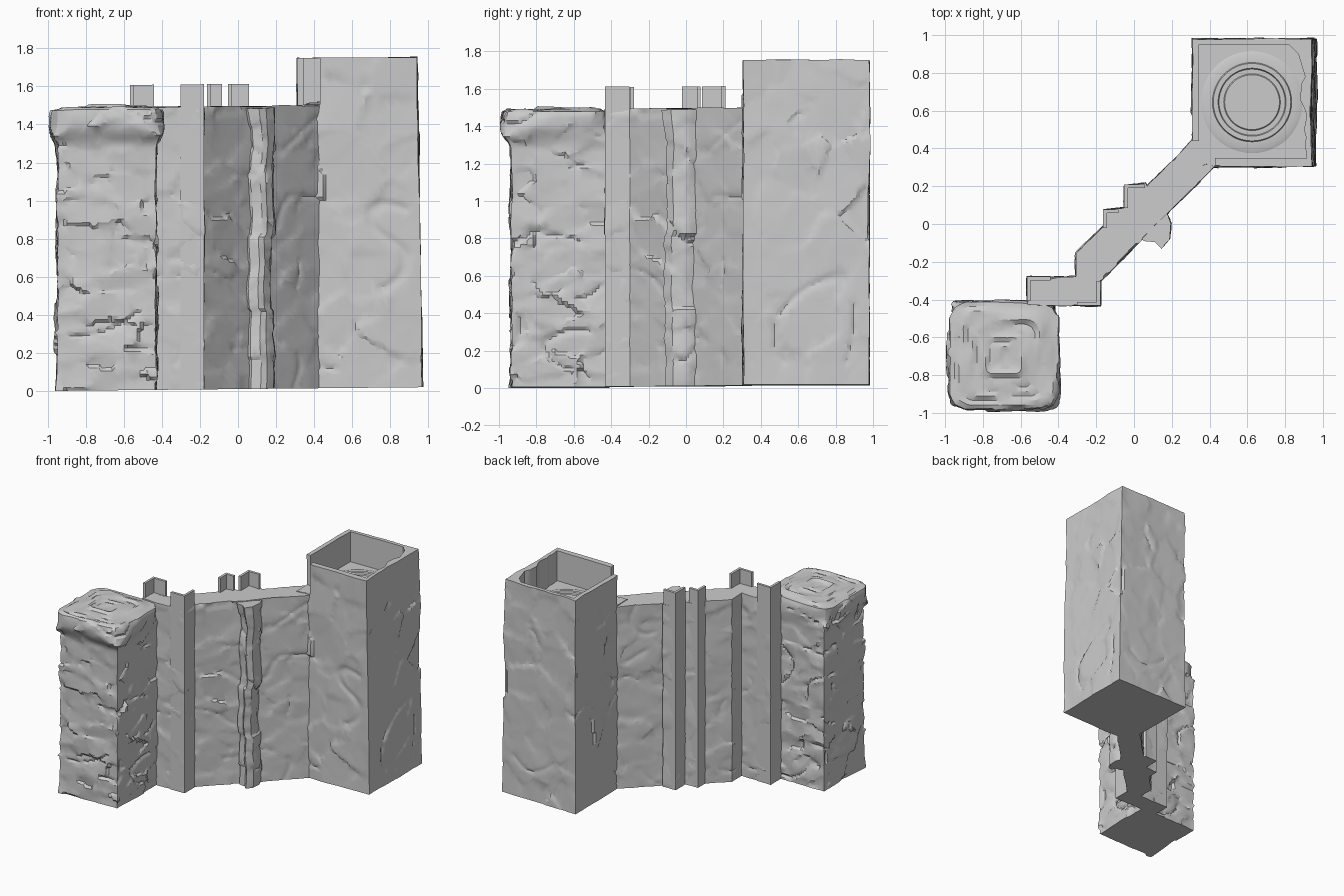
import bpy, bmesh, math, random
from mathutils import Vector, noise

if "Cube" in bpy.data.objects:
    bpy.data.objects.remove(bpy.data.objects["Cube"])

random.seed(4)


def rock(p, seed, stretch):
    """Outward offset: tilted facets, fine grain and narrow cracks."""
    o = Vector((seed * 7.3, seed * 3.1, seed * 5.7))
    q = Vector((p.x, p.y, p.z * stretch))
    s = q * 4.5 + o
    cell = noise.voronoi(s)[1][0]
    d = 0.028 * (s - cell).dot(noise.noise_vector(cell * 3.7))
    d += 0.007 * noise.noise(q * 3 + o) + 0.003 * noise.noise(q * 13 + o)
    line = max(0, 1 - abs(noise.noise(q * 2.3 - o)) / 0.045)
    if noise.noise(q * 2.9 + o * 2) > 0.08:
        d -= 0.014 * line
    return d


def finish(ob, angle=28):
    bpy.ops.object.select_all(action='DESELECT')
    ob.select_set(True)
    bpy.context.view_layer.objects.active = ob
    for m in list(ob.modifiers):
        bpy.ops.object.modifier_apply(modifier=m.name)
    bpy.ops.object.shade_smooth_by_angle(angle=math.radians(angle))


def prism(name, outline, z0, z1, step=9.0, rough=0.0, seed=1, stretch=1.0,
          shape=None, cap_rings=0, decimate=None):
    """Extrude an outline, optionally on a fine grid roughened into stone."""
    pts = []
    for i, a in enumerate(outline):
        a, b = Vector(a), Vector(outline[(i + 1) % len(outline)])
        n = max(1, round((b - a).length / step))
        pts += [a.lerp(b, k / n) for k in range(n)]
    nz = max(1, round((z1 - z0) / step))
    bm = bmesh.new()
    rings = []
    for j in range(nz + 1):
        z = z0 + (z1 - z0) * j / nz
        ring = []
        for p in pts:
            v = Vector((p.x, p.y, z))
            ring.append(bm.verts.new(shape(v) if shape else v))
        rings.append(ring)
    side = len(rings)
    # concentric rings over the top for rounded caps
    if cap_rings:
        c = sum((v.co for v in rings[-1]), Vector()) / len(pts)
        base = [v.co.copy() for v in rings[-1]]
        for k in range(1, cap_rings):
            f = 1 - k / cap_rings
            rings.append([bm.verts.new(c.lerp(v, f) + Vector((0, 0, 0.014 * (1 - f ** 4)
                         + 0.018 * noise.noise(v * 5 * f)))) for v in base])
    for r0, r1 in zip(rings, rings[1:]):
        for i in range(len(pts)):
            k = (i + 1) % len(pts)
            bm.faces.new((r0[i], r0[k], r1[k], r1[i]))
    bm.faces.new(rings[-1])
    bm.faces.new(rings[0][::-1])
    bmesh.ops.recalc_face_normals(bm, faces=bm.faces)
    bm.normal_update()
    if rough:
        moves = []
        for ring in rings[:side]:
            for v in ring:
                n = Vector((v.normal.x, v.normal.y, 0))
                if n.length > 1e-4:
                    moves.append((v, n.normalized() * rough * rock(v.co, seed, stretch)))
        for v, d in moves:
            v.co += d
        for v in rings[side - 1]:
            v.co.z += 0.008 * noise.noise(v.co * 6)
    # the ground rises slightly towards the right
    for v in bm.verts:
        v.co.z += 0.01 * (v.co.x + 1)
    me = bpy.data.meshes.new(name)
    bm.to_mesh(me)
    bm.free()
    ob = bpy.data.objects.new(name, me)
    bpy.context.collection.objects.link(ob)
    if decimate:
        ob.modifiers.new('facets', 'DECIMATE').ratio = decimate
    return ob


# square tower, slightly wider at the foot
def tower_taper(v):
    if v.x > 0.6:
        v.x += 0.03 * (1 - v.z / 1.74) * (v.x - 0.6) / 0.34
    return v


tower = prism('square_tower', [(0.31, 0.305), (0.94, 0.305), (0.94, 0.98), (0.31, 0.98)],
              0, 1.735, 0.017, 0.7, 2, 0.8, tower_taper, decimate=0.45)
finish(tower)

# hollow top with an open corner to the walkway and a broken right side
broken = [(0.915 - random.uniform(0, 0.04), 0.42 + 0.04 * k) for k in range(11)]
hollow = prism('tower_hollow', [(0.345, 0.95), (0.345, 0.44), (0.2, 0.44), (0.2, 0.2),
               (0.43, 0.2), (0.43, 0.35), (0.915, 0.35)] + broken + [(0.87, 0.9), (0.82, 0.95)],
               1.49, 2.0)
hollow.hide_render = True
cut = tower.modifiers.new('hollow', 'BOOLEAN')
cut.operation, cut.solver, cut.object = 'DIFFERENCE', 'EXACT', hollow
finish(tower)
bpy.data.objects.remove(hollow)

# stepped round dais on the tower floor
profile = [(0.0, 0.012), (0.145, 0.012), (0.15, 0.006), (0.175, 0.006), (0.18, 0.016),
           (0.205, 0.016), (0.21, 0.008), (0.25, 0.007), (0.27, 0.0), (0.27, -0.02)]
bm = bmesh.new()
vs = [bm.verts.new((r, 0, z)) for r, z in profile]
es = [bm.edges.new(e) for e in zip(vs, vs[1:])]
bmesh.ops.spin(bm, geom=vs + es, cent=(0, 0, 0), axis=(0, 0, 1), angle=math.tau, steps=48)
bmesh.ops.remove_doubles(bm, verts=bm.verts, dist=1e-4)
bmesh.ops.recalc_face_normals(bm, faces=bm.faces)
me = bpy.data.meshes.new('floor_rings')
bm.to_mesh(me)
bm.free()
dais = bpy.data.objects.new('floor_rings', me)
dais.location = (0.625, 0.645, 1.508)
bpy.context.collection.objects.link(dais)
finish(dais)


# rocky pillar: square foot, bulging rounded head
def pillar_shape(v):
    t = min(1, max(0, (v.z - 1.27) / 0.13))
    t = t * t * (3 - 2 * t)
    c = Vector((-0.69, -0.675))
    d = Vector((v.x, v.y)) - c
    d *= 1 + 0.13 * t
    if v.z > 1.45:
        d *= 1 - 1.2 * (v.z - 1.45)
    limit = 0.42 - 0.07 * t
    if d.length > limit:
        d *= (limit + 0.25 * (d.length - limit)) / d.length
    c.y -= 0.022 * t
    return Vector((c.x + d.x, c.y + d.y, v.z))


pillar = prism('rock_pillar', [(-0.95, -0.935), (-0.43, -0.935), (-0.43, -0.415), (-0.95, -0.415)],
               0, 1.475, 0.017, 1.2, 5, 1.6, pillar_shape, 12, 0.45)
finish(pillar)

# stepped diagonal wall joining the two
wall = prism('diagonal_wall', [
    (0.46, 0.34), (0.43, 0.31), (-0.18, -0.30), (-0.18, -0.43), (-0.50, -0.43), (-0.565, -0.43),
    (-0.565, -0.28), (-0.305, -0.28), (-0.305, -0.155), (-0.16, -0.01), (-0.16, 0.075),
    (-0.05, 0.085), (-0.05, 0.205), (0.06, 0.215), (0.07, 0.2), (0.31, 0.44), (0.345, 0.47)],
    0, 1.485, 0.017, 0.55, 8, 1.3, decimate=0.45)
finish(wall)


# broken stone rib on the front of the wall, flaring at the top
def rib_shape(v):
    c = Vector((0.13, -0.03))
    f = 1 + 0.2 * max(0, (v.z - 1.36) / 0.12)
    w = 0.014 * noise.noise(Vector((2, 5, v.z * 5)))
    if 0.42 < v.z < 0.8:
        w -= 0.012
    return Vector((c.x + (v.x - c.x) * f + w, c.y + (v.y - c.y) * f + w * 0.6, v.z))


rib = prism('stone_rib', [(0.06, -0.06), (0.07, -0.075), (0.12, -0.08), (0.15, -0.11),
            (0.185, -0.07), (0.19, 0.0), (0.17, 0.05), (0.1, 0.03)],
            0, 1.475, 0.017, 0.9, 11, 1.5, rib_shape, decimate=0.5)
finish(rib)

# thin angled merlons: outer corner, then signed arm lengths along x and y
merlons = [(-0.567, -0.278, 0.125, -0.13), (-0.178, -0.432, -0.125, 0.13),
           (-0.163, 0.078, 0.08, -0.1), (-0.053, 0.21, 0.11, -0.125)]
for i, (x, y, ax, ay) in enumerate(merlons):
    tx, ty = math.copysign(0.02, ax), math.copysign(0.02, ay)
    prism(f'merlon_{i + 1}', [(x, y), (x + ax, y), (x + ax, y + ty), (x + tx, y + ty),
          (x + tx, y + ay), (x, y + ay)], 0.0, 1.603)
